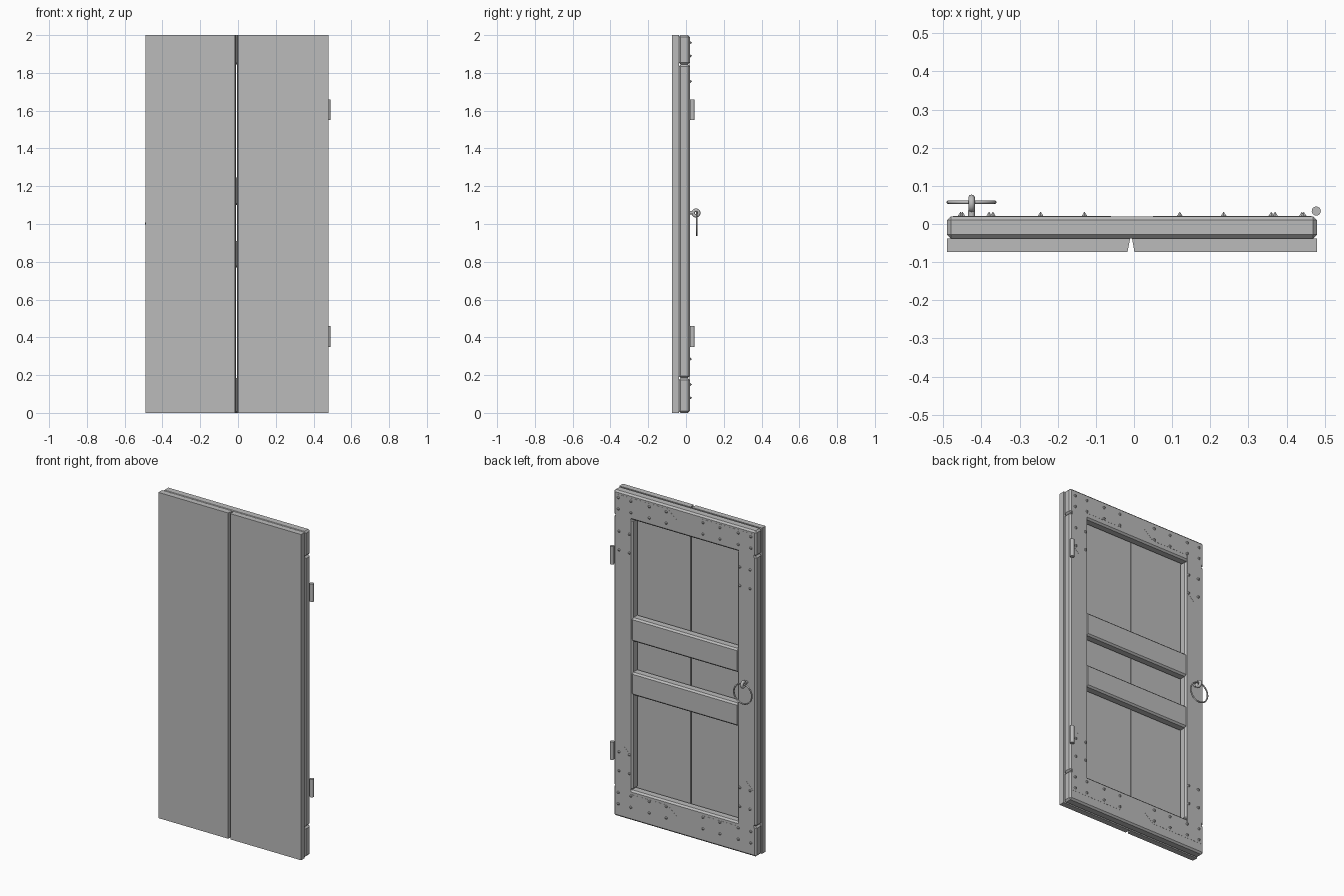
import bpy, bmesh, math
from mathutils import Matrix, Vector

cube = bpy.data.objects.get("Cube")
if cube:
    bpy.data.objects.remove(cube, do_unlink=True)

grey = bpy.data.materials.new("plain grey")
grey.use_nodes = True
grey.diffuse_color = (0.5, 0.5, 0.5, 1)
grey.node_tree.nodes["Principled BSDF"].inputs["Base Color"].default_value = (0.5, 0.5, 0.5, 1)

LEFT, RIGHT, TOP = 0.48, -0.49, 2.0
FRAME_FRONT, FRAME_BACK = -0.038, 0.02


def finish(name, bm, smooth=False):
    bmesh.ops.recalc_face_normals(bm, faces=bm.faces)
    mesh = bpy.data.meshes.new(name)
    bm.to_mesh(mesh)
    bm.free()
    mesh.materials.append(grey)
    obj = bpy.data.objects.new(name, mesh)
    bpy.context.collection.objects.link(obj)
    if smooth:
        bpy.ops.object.select_all(action="DESELECT")
        obj.select_set(True)
        bpy.context.view_layer.objects.active = obj
        bpy.ops.object.shade_smooth_by_angle(angle=math.radians(40))
    return obj


def prism(name, points, direction):
    """Extrude a closed outline along a direction."""
    bm = bmesh.new()
    face = bm.faces.new([bm.verts.new(p) for p in points])
    moved = bmesh.ops.extrude_face_region(bm, geom=[face])["geom"]
    verts = [g for g in moved if isinstance(g, bmesh.types.BMVert)]
    bmesh.ops.translate(bm, verts=verts, vec=direction)
    return finish(name, bm)


def board(name, x0, x1, z0, z1):
    """Frame timber with chamfered edges."""
    bm = bmesh.new()
    size = Vector((x1 - x0, FRAME_BACK - FRAME_FRONT, z1 - z0))
    mid = Vector((x0 + x1, FRAME_FRONT + FRAME_BACK, z0 + z1)) / 2
    bmesh.ops.create_cube(bm, size=1, matrix=Matrix.Translation(mid) @ Matrix.Diagonal(size.to_4d()))
    bmesh.ops.bevel(bm, geom=bm.edges[:], offset=0.01, segments=1, affect="EDGES")
    return finish(name, bm)


def cylinder(name, centre, radius, depth, rotation=Matrix(), sides=16, tip=None):
    bm = bmesh.new()
    bmesh.ops.create_cone(bm, cap_ends=True, segments=sides, radius1=radius,
                          radius2=radius if tip is None else tip, depth=depth,
                          matrix=Matrix.Translation(centre) @ rotation)
    return finish(name, bm, smooth=tip is None)


def ring(name, centre, major, minor, axis):
    bpy.ops.mesh.primitive_torus_add(location=centre, major_radius=major, minor_radius=minor,
                                     major_segments=32, minor_segments=10,
                                     rotation=Vector((0, 0, 1)).rotation_difference(axis).to_euler())
    obj = bpy.context.object
    obj.name = name
    obj.data.materials.append(grey)
    bpy.ops.object.shade_smooth_by_angle(angle=math.radians(40))


# Two front planks separated by a V groove
for name, edge, groove, back in (("right_plank", RIGHT, -0.017, -0.010),
                                 ("left_plank", LEFT, 0.001, -0.005)):
    prism(name, [(edge, -0.073, 0), (groove, -0.073, 0), (back, FRAME_FRONT, 0),
                 (edge, FRAME_FRONT, 0)], (0, 0, TOP))

# Frame rails and stiles
LOW, HIGH, STILE = 0.185, 1.845, 0.13
board("bottom_rail", RIGHT, LEFT, 0, LOW)
board("top_rail", RIGHT, LEFT, HIGH, TOP)
board("right_stile", RIGHT, RIGHT + STILE, LOW, HIGH)
board("left_stile", LEFT - STILE, LEFT, LOW, HIGH)
for name, z0, z1 in (("lower_middle_rail", 0.77, 0.91), ("upper_middle_rail", 1.10, 1.245)):
    board(name, RIGHT + STILE - 0.01, LEFT - STILE + 0.01, z0, z1)

# Corner straps with pointed arms, and their studs
OUTLINE = [(0.015, 0.02), (0.37, 0.02), (0.43, 0.07), (0.37, 0.12), (0.12, 0.12),
           (0.12, 0.36), (0.065, 0.41), (0.015, 0.36)]
ALONG, ACROSS = (0.035, 0.12, 0.245, 0.36), (0.04, 0.11)
STUDS = [(u, v) for u in ALONG for v in ACROSS] + [(u, v) for u in ACROSS for v in ALONG[2:]]
to_back = Matrix.Rotation(-math.pi / 2, 4, "X")
for side, x_edge, sx in (("left", LEFT, -1), ("right", RIGHT, 1)):
    for level, z_edge, sz in (("top", TOP, -1), ("bottom", 0.04, 1)):
        def place(u, v, y):
            return Vector((x_edge + sx * u, y, z_edge + sz * v))
        prism(f"{level}_{side}_strap", [place(u, v, 0.018) for u, v in OUTLINE], (0, 0.0028, 0))
        for i, (u, v) in enumerate(STUDS):
            cylinder(f"{level}_{side}_stud_{i + 1}", place(u, v, 0.025), 0.01, 0.012,
                     to_back, sides=6, tip=0.001)

# Hinge pins
for name, z in (("lower_hinge", 0.405), ("upper_hinge", 1.605)):
    cylinder(name, (0.478, 0.034, z), 0.012, 0.11)

# Ring pull on its eye
cylinder("handle_stem", (-0.426, 0.025, 1.06), 0.009, 0.02, to_back)
ring("handle_eye", (-0.426, 0.053, 1.058), 0.015, 0.009, Vector((1, 0, 0)))
ring("handle_ring", (-0.426, 0.057, 1.002), 0.061, 0.0045, Vector((0, 1, 0)))
